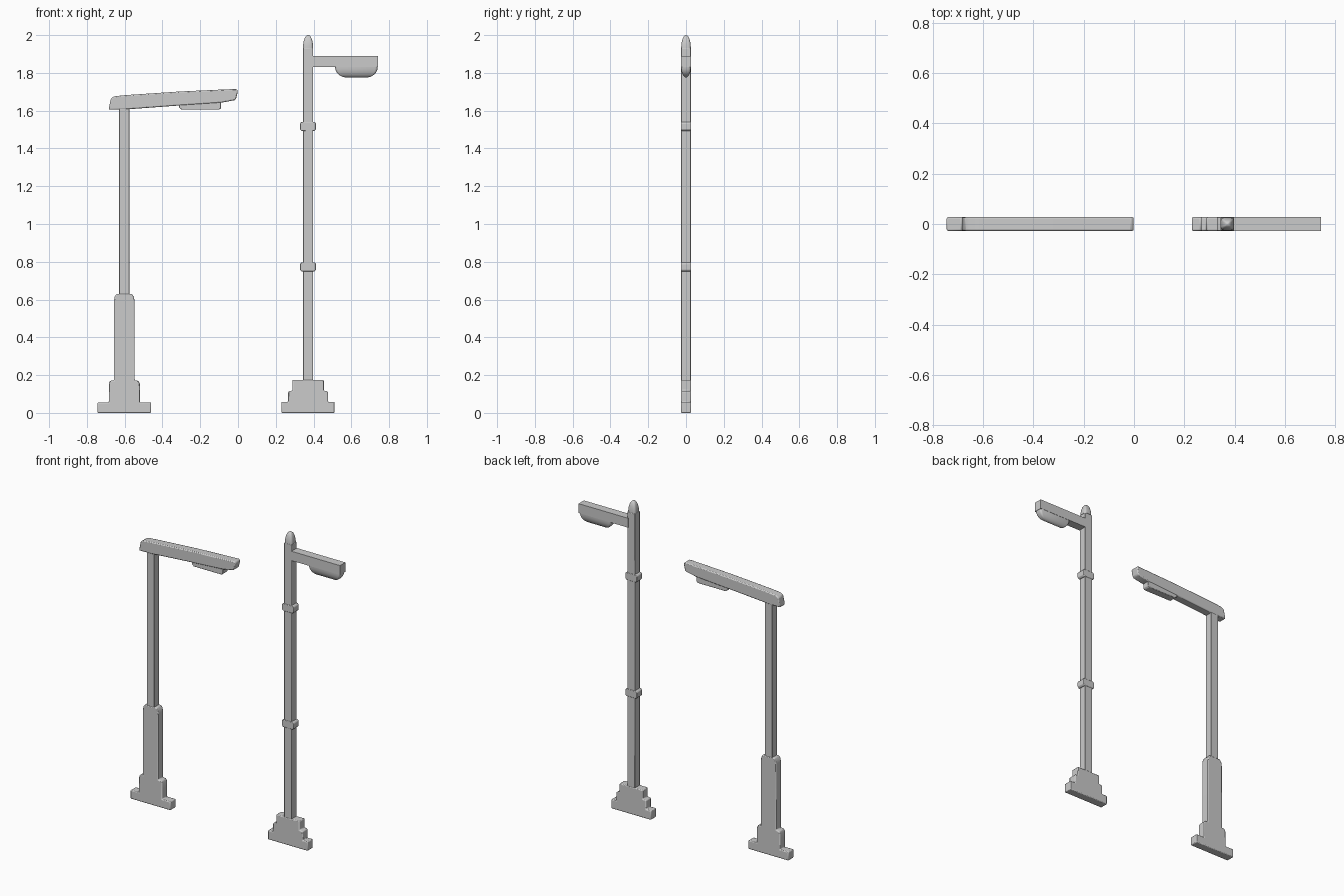
import bpy, bmesh, math

if "Cube" in bpy.data.objects:
    bpy.data.objects.remove(bpy.data.objects["Cube"])

D = 0.027  # half depth shared by both lamps


def finish(name, bm, bevel=0.0, segments=2):
    bmesh.ops.recalc_face_normals(bm, faces=bm.faces)
    mesh = bpy.data.meshes.new(name)
    bm.to_mesh(mesh)
    bm.free()
    ob = bpy.data.objects.new(name, mesh)
    bpy.context.collection.objects.link(ob)
    if bevel:
        mod = ob.modifiers.new("soft_edges", 'BEVEL')
        mod.width = bevel
        mod.segments = segments
        mod.limit_method = 'ANGLE'
        mod.angle_limit = math.radians(30)
    bpy.context.view_layer.objects.active = ob
    ob.select_set(True)
    bpy.ops.object.shade_smooth_by_angle(angle=math.radians(35))
    ob.select_set(False)
    return ob


def plate(name, points, half=D, bevel=0.005):
    """Extrude an x-z outline along y."""
    bm = bmesh.new()
    face = bm.faces.new([bm.verts.new((x, -half, z)) for x, z in points])
    ext = bmesh.ops.extrude_face_region(bm, geom=[face])
    verts = [g for g in ext["geom"] if isinstance(g, bmesh.types.BMVert)]
    bmesh.ops.translate(bm, verts=verts, vec=(0, 2 * half, 0))
    return finish(name, bm, bevel)


def mirrored(cx, side):
    """Right-hand outline (offset, z) completed about x = cx."""
    return [(cx + x, z) for x, z in side] + [(cx - x, z) for x, z in reversed(side)]


def block(name, x0, x1, z0, z1, half=D, bevel=0.004):
    return plate(name, [(x0, z0), (x1, z0), (x1, z1), (x0, z1)], half, bevel)


def dome(name, cx, z, hx, hy, height, corner, steps=8):
    """Rounded-rectangle rings shrinking to a dome; negative height points down."""
    bm = bmesh.new()
    rings = []
    for i in range(steps + 1):
        a = min(i / steps, 0.98) * math.pi / 2
        inset = 1 - math.cos(a)
        ring = []
        rx, ry = hx - corner * inset, hy * (1 - 0.97 * inset)
        r = min(rx, ry) * 0.5
        for q, (sx, sy) in enumerate([(1, 1), (-1, 1), (-1, -1), (1, -1)]):
            for k in range(4):
                t = (q + k / 3) * math.pi / 2
                ring.append(bm.verts.new((cx + sx * (rx - r) + r * math.cos(t),
                                          sy * (ry - r) + r * math.sin(t),
                                          z + height * math.sin(a))))
        rings.append(ring)
    n = len(rings[0])
    for lo, hi in zip(rings, rings[1:]):
        for k in range(n):
            bm.faces.new((lo[k], lo[(k + 1) % n], hi[(k + 1) % n], hi[k]))
    bm.faces.new(rings[0])
    bm.faces.new(rings[-1])
    return finish(name, bm)


# Short lamp: stepped foot with sleeve, pole, sloping head with light panel
L = -0.602
plate("short_base", mirrored(L, [(0.142, 0), (0.142, 0.055), (0.082, 0.055), (0.082, 0.155),
                                 (0.075, 0.17), (0.055, 0.172), (0.055, 0.59),
                                 (0.051, 0.615), (0.04, 0.63)]))
block("short_pole", L - 0.027, L + 0.027, 0.62, 1.63, 0.0255, 0.003)
plate("short_head", [(-0.685, 1.605), (-0.60, 1.606), (-0.315, 1.627), (-0.09, 1.642),
                     (-0.02, 1.655), (-0.01, 1.662), (0.0, 1.705), (-0.01, 1.715),
                     (-0.3, 1.702), (-0.60, 1.682), (-0.655, 1.676), (-0.673, 1.665)], D, 0.006)
plate("short_light", [(-0.312, 1.618), (-0.298, 1.605), (-0.10, 1.605), (-0.09, 1.613),
                      (-0.09, 1.66), (-0.312, 1.66)], 0.024, 0.003)

# Tall lamp: three-tier foot, pole with domed cap
R = 0.371
plate("tall_base", mirrored(R, [(0.141, 0), (0.141, 0.058), (0.105, 0.058), (0.105, 0.114),
                                (0.083, 0.118), (0.083, 0.175)]))
block("tall_pole", R - 0.027, R + 0.027, 0.165, 1.93, 0.0255, 0.003)
dome("tall_cap", R, 1.93, 0.027, 0.0255, 0.07, 0.0255)

# Two collars around the pole
for i, z in enumerate((0.773, 1.517)):
    plate(f"collar_{i + 1}", mirrored(R, [(0.034, z - 0.024), (0.042, z - 0.016),
                                          (0.042, z + 0.016), (0.034, z + 0.024)]), D, 0.003)

# Arm and hanging bowl
block("tall_arm", R + 0.02, 0.742, 1.83, 1.89, D, 0.0)
dome("tall_bowl", 0.627, 1.832, 0.113, 0.0255, -0.056, 0.06)
